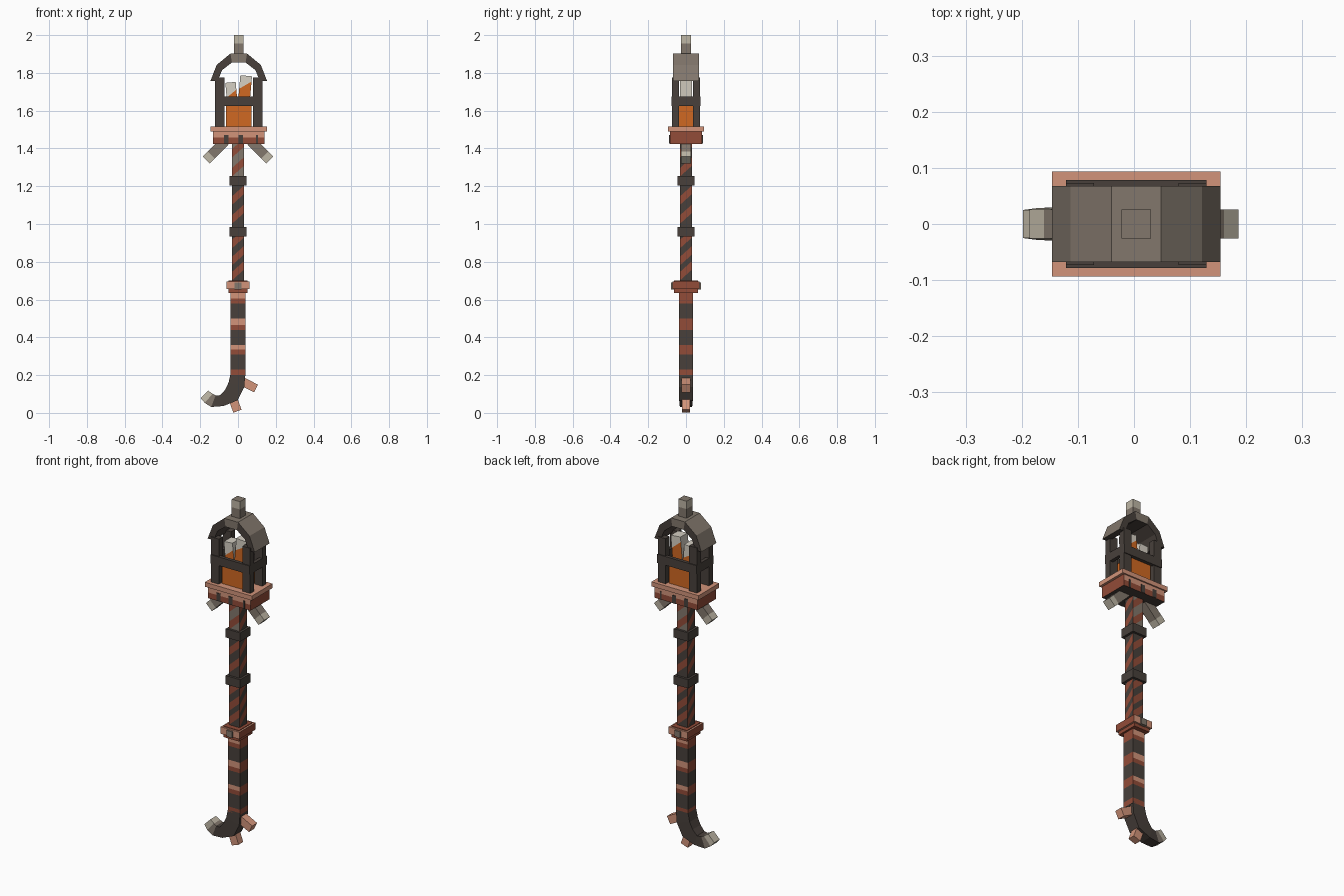
import bpy, bmesh
from math import radians
from mathutils import Vector

cube = bpy.data.objects.get("Cube")
if cube:
    bpy.data.objects.remove(cube, do_unlink=True)


def material(name, rgb):
    m = bpy.data.materials.new(name)
    m.use_nodes = True
    lin = [((c / 255 + 0.055) / 1.055) ** 2.4 for c in rgb] + [1]
    m.diffuse_color = lin
    m.node_tree.nodes["Principled BSDF"].inputs["Base Color"].default_value = lin
    return m


PALETTE = [material(*p) for p in (
    ("dark iron", (72, 64, 59)), ("worn iron", (130, 119, 108)),
    ("pale steel", (190, 182, 165)), ("copper", (210, 148, 122)),
    ("red rust", (146, 76, 56)), ("ember orange", (208, 104, 34)),
    ("ash white", (214, 208, 196)))]
DARK, WORN, PALE, COPPER, RUST, EMBER, ASH = range(7)
UP = Vector((0, 0, 1))
FRONT, BACK, RIGHT, LEFT = (Vector(v) for v in ((0, -1, 0), (0, 1, 0), (1, 0, 0), (-1, 0, 0)))
ALL = (FRONT, RIGHT, BACK, LEFT)
FACING = (FRONT, BACK)


def finish(name, bm, loc=(0, 0, 0), rot=0):
    bmesh.ops.recalc_face_normals(bm, faces=bm.faces)
    mesh = bpy.data.meshes.new(name)
    bm.to_mesh(mesh)
    bm.free()
    for m in PALETTE:
        mesh.materials.append(m)
    ob = bpy.data.objects.new(name, mesh)
    ob.location = loc
    ob.rotation_euler.y = radians(rot)
    bpy.context.collection.objects.link(ob)
    return ob


def box(name, center, size, mat, rot=0):
    bm = bmesh.new()
    bmesh.ops.create_cube(bm, size=1)
    bmesh.ops.scale(bm, vec=size, verts=bm.verts)
    for f in bm.faces:
        f.material_index = mat
    return finish(name, bm, center, rot)


def bands(ob, spans, mat, sides=ALL, slope=0):
    """Cut slanted bands into the chosen side faces and colour them."""
    bm = bmesh.new()
    bm.from_mesh(ob.data)
    base = ob.location.z
    for n in sides:
        axis = UP - slope * UP.cross(n)
        for lo, hi in spans:
            for h in (lo, hi):
                faces = [f for f in bm.faces if f.normal.dot(n) > 0.9]
                geom = set(faces)
                for f in faces:
                    geom.update(f.edges, f.verts)
                bmesh.ops.bisect_plane(bm, geom=list(geom), dist=1e-5,
                                       plane_co=(0, 0, h - base), plane_no=axis)
                bm.normal_update()
            for f in bm.faces:
                if f.normal.dot(n) > 0.9 and lo < f.calc_center_median().dot(axis) + base < hi:
                    f.material_index = mat
    bm.to_mesh(ob.data)
    bm.free()


def paint(ob, rule):
    for f in ob.data.polygons:
        f.material_index = rule(f)


# Upper staff with winding rust stripes
staff = box("upper_staff", (0, 0, 1.07), (0.066, 0.066, 0.76), DARK)
bands(staff, [(1.22, 1.45)], WORN, FACING)
bands(staff, [(z, z + 0.045) for z in (0.73, 0.81, 0.9, 1.03, 1.13, 1.28, 1.38)], RUST, ALL, 0.9)
for z, name in ((0.96, "lower_ring"), (1.23, "upper_ring")):
    box(name, (0, 0, z), (0.092, 0.092, 0.05), DARK)

# Lower staff with rust bands and copper highlights
grip = box("lower_staff", (0, 0, 0.42), (0.078, 0.074, 0.45), DARK)
rows = [(0.2, 0.23), (0.31, 0.36), (0.44, 0.5), (0.58, 0.64)]
bands(grip, rows, RUST)
bands(grip, [(a + 0.025, b) for a, b in rows[1:]], COPPER, FACING)

# Collar with a stud on the front and back
box("collar_core", (0, 0, 0.668), (0.1, 0.125, 0.064), RUST)
collar = box("collar", (0, 0, 0.676), (0.12, 0.145, 0.04), COPPER)
bands(collar, [(0.6, 0.7)], RUST, (RIGHT, LEFT))
for s, name in ((-1, "front_stud"), (1, "back_stud")):
    box(name, (0, s * 0.07, 0.672), (0.036, 0.02, 0.036), WORN)

# Hooked foot swept from rectangular sections: x, z, across direction, half width, half depth
sections = [(0, 0.21, (1, 0), 0.039, 0.037), (-0.008, 0.15, (0.96, -0.28), 0.043, 0.037),
            (-0.035, 0.095, (0.75, -0.66), 0.043, 0.036), (-0.085, 0.065, (0.3, -0.95), 0.03, 0.034),
            (-0.13, 0.062, (-0.35, -0.93), 0.033, 0.03), (-0.155, 0.077, (-0.66, -0.75), 0.032, 0.028),
            (-0.178, 0.098, (-0.7, -0.71), 0.028, 0.025)]
bm = bmesh.new()
rings = [[bm.verts.new((x + i * d[0] * w, j * h, z + i * d[1] * w))
          for i, j in ((1, -1), (1, 1), (-1, 1), (-1, -1))] for x, z, d, w, h in sections]
for k, (a, b) in enumerate(zip(rings, rings[1:])):
    for i in range(4):
        f = bm.faces.new((a[i], a[i - 1], b[i - 1], b[i]))
        f.material_index = PALE if k == 5 else WORN if k == 4 else DARK
bm.faces.new(rings[0])
bm.faces.new(rings[-1]).material_index = PALE
finish("hooked_foot", bm)
box("heel_spur", (0.06, 0, 0.147), (0.08, 0.045, 0.046), COPPER, 27)
box("toe_spur", (-0.015, 0, 0.042), (0.046, 0.042, 0.07), COPPER, -20)

# Platform: wide slab over a rusty tray with dark notches
X = 0.004
box("platform_slab", (X, 0, 1.502), (0.3, 0.188, 0.026), COPPER)
tray = box("platform_tray", (X, 0, 1.457), (0.272, 0.172, 0.066), RUST)
bands(tray, [(1.457, 1.5)], COPPER, FACING)
for f in tray.data.polygons:
    if f.normal.z < -0.9:
        f.material_index = DARK
for s in (-1, 1):
    for i, x in enumerate((-0.062, 0.014, 0.1)):
        box(f"tray_notch_{i}", (x, s * 0.086, 1.448), (0.024 if i < 2 else 0.01, 0.006, 0.046), DARK)

# Angled braces under the platform
for s, name in ((-1, "right_brace"), (1, "left_brace")):
    brace = box(name, (s * 0.118, 0, 1.389), (0.052, 0.052, 0.14), WORN, -45 * s)
    bands(brace, [(1.3, 1.355)], PALE)
    for f in brace.data.polygons:
        if f.normal.z < -0.9:
            f.material_index = PALE

# Lantern cage: four posts and a rail frame
for sx in (-1, 1):
    for sy in (-1, 1):
        box("lantern_post", (X + sx * 0.1, sy * 0.055, 1.64), (0.05, 0.036, 0.27), DARK)
    box("side_rail", (X + sx * 0.115, 0, 1.65), (0.02, 0.15, 0.05), DARK)
for sy in (-1, 1):
    box("long_rail", (X, sy * 0.068, 1.65), (0.25, 0.02, 0.05), DARK)

# Glowing core and flames
box("ember_core", (X, 0, 1.57), (0.134, 0.11, 0.125), EMBER)
for name, x, top, w, tilt, glow in (("short_flame", -0.034, 1.75, 0.055, -5, 1.69),
                                    ("tall_flame", 0.036, 1.785, 0.062, 5, 1.735)):
    flame = box(name, (x, 0, (top + 1.62) / 2), (w, 0.066, top - 1.62), ASH, tilt)
    bands(flame, [(1.5, glow)], EMBER, FACING, 0.7)

# Faceted arch roof from an outer and an inner profile
half = [(0.15, 1.757), (0.117, 1.842), (0.044, 1.902)]
inner = [(0.112, 1.757), (0.088, 1.815), (0.036, 1.855)]
mirror = lambda pts: [(-x, z) for x, z in pts] + pts[::-1]
outer, inner = mirror(half), mirror(inner)
bm = bmesh.new()
loops = [[bm.verts.new((X + o[0], y, o[1])) for o in prof]
         for prof, y in ((outer, -0.068), (outer, 0.068), (inner, 0.068), (inner, -0.068))]
for i in range(5):
    for j in range(4):
        a, b = loops[j], loops[(j + 1) % 4]
        bm.faces.new((a[i], a[i + 1], b[i + 1], b[i]))
for i in (0, -1):
    bm.faces.new([l[i] for l in loops])
roof = finish("arch_roof", bm)
paint(roof, lambda f: WORN if f.normal.z > 0.2 or (abs(f.normal.y) > 0.9 and f.center.z > 1.87) else DARK)

# Top finial
finial = box("finial", (X, 0, 1.945), (0.052, 0.052, 0.11), WORN)
bands(finial, [(1.955, 2.05)], PALE)
for f in finial.data.polygons:
    if f.normal.z > 0.9:
        f.material_index = WORN
